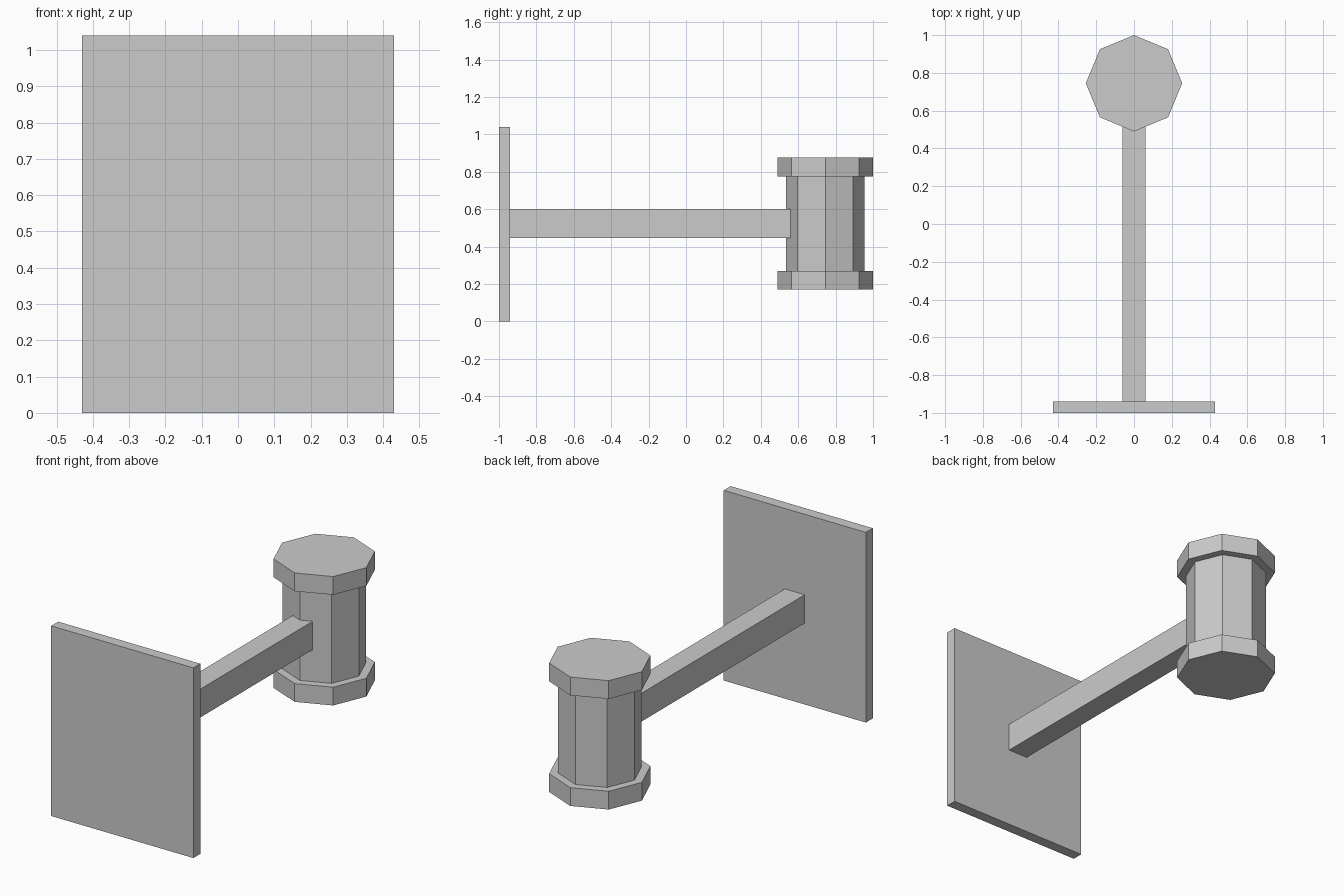
import bpy
import bmesh
from mathutils import Matrix

cube = bpy.data.objects.get("Cube")
if cube:
    bpy.data.objects.remove(cube, do_unlink=True)

# One plain grey for every part
grey = bpy.data.materials.new("light_grey")
grey.use_nodes = True
colour = (0.6, 0.6, 0.6, 1)
grey.diffuse_color = colour
grey.node_tree.nodes["Principled BSDF"].inputs["Base Color"].default_value = colour


def finish(name, bm):
    mesh = bpy.data.meshes.new(name)
    bm.to_mesh(mesh)
    bm.free()
    mesh.materials.append(grey)
    obj = bpy.data.objects.new(name, mesh)
    bpy.context.collection.objects.link(obj)


def box(name, low, high):
    bm = bmesh.new()
    bmesh.ops.create_cube(bm, size=1)
    for v in bm.verts:
        v.co = [a + (c + 0.5) * (b - a) for a, b, c in zip(low, high, v.co)]
    finish(name, bm)


def octagon(name, radius, bottom, top):
    # Eight-sided prism with corners on the x and y axes
    bm = bmesh.new()
    bmesh.ops.create_cone(bm, cap_ends=True, segments=8, radius1=radius,
                          radius2=radius, depth=top - bottom,
                          matrix=Matrix.Translation((0, 0.745, (bottom + top) / 2)))
    finish(name, bm)


# Mounting plate and the arm that runs into the drum
box("wall_plate", (-0.43, -1, 0), (0.43, -0.94, 1.04))
box("arm", (-0.06, -0.94, 0.445), (0.06, 0.6, 0.6))

# Drum with a wider cap at each end
octagon("drum", 0.21, 0.27, 0.775)
octagon("lower_cap", 0.255, 0.17, 0.27)
octagon("upper_cap", 0.255, 0.775, 0.875)
